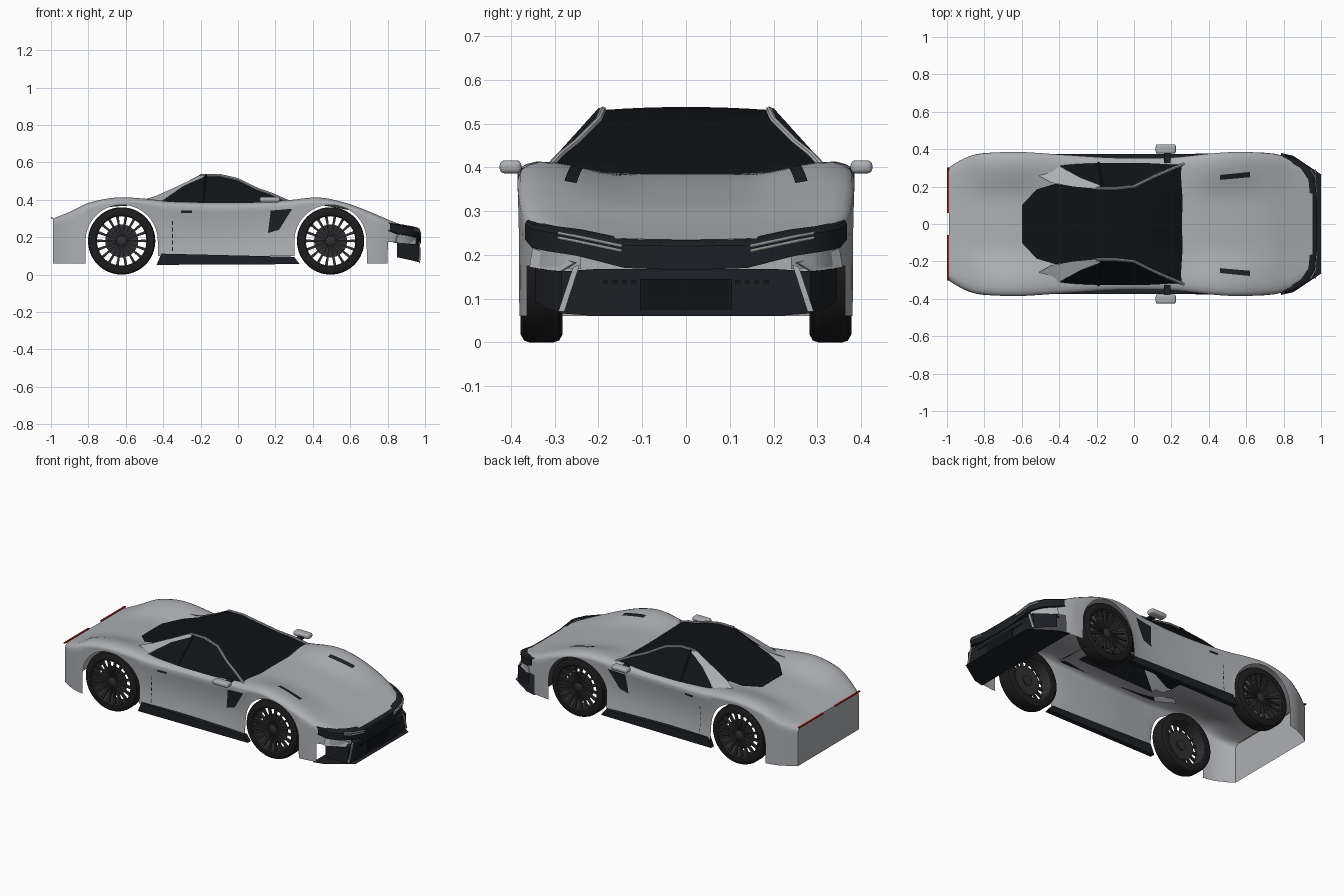
import bpy, bmesh, math
from mathutils import Vector, Matrix

if "Cube" in bpy.data.objects:
    bpy.data.objects.remove(bpy.data.objects["Cube"])


def material(name, r, g, b):
    m = bpy.data.materials.new(name)
    m.diffuse_color = (r, g, b, 1)
    m.use_nodes = True
    m.node_tree.nodes["Principled BSDF"].inputs["Base Color"].default_value = m.diffuse_color
    return m


PAINT = material("grey_paint", .42, .43, .45)
GLASS = material("dark_glass", .005, .006, .008)
TRIM = material("dark_trim", .012, .014, .018)
RUBBER = material("rubber", .012, .012, .013)
RIM = material("dark_rim", .03, .03, .033)
RED = material("tail_red", .3, .01, .01)
WHITE = material("lamp_white", .9, .95, .95)


def make(name, verts, faces, mat=PAINT, mirror=False, angle=35):
    me = bpy.data.meshes.new(name)
    me.from_pydata([tuple(v) for v in verts], [], faces)
    bm = bmesh.new()
    bm.from_mesh(me)
    bmesh.ops.remove_doubles(bm, verts=bm.verts, dist=1e-5)
    bmesh.ops.recalc_face_normals(bm, faces=bm.faces)
    bm.to_mesh(me)
    bm.free()
    ob = bpy.data.objects.new(name, me)
    bpy.context.collection.objects.link(ob)
    me.materials.append(mat)
    if mirror:
        mod = ob.modifiers.new("mirror", "MIRROR")
        mod.use_axis = (False, True, False)
    bpy.ops.object.select_all(action='DESELECT')
    ob.select_set(True)
    bpy.context.view_layer.objects.active = ob
    bpy.ops.object.shade_smooth_by_angle(angle=math.radians(angle))
    return ob


def strip(name, rows, mat=PAINT, mirror=True, skip=None, cap=False, angle=35):
    n = len(rows[0])
    verts = [Vector(p) for r in rows for p in r]
    faces = []
    for i in range(len(rows) - 1):
        for j in range(n - 1):
            f = (i*n + j, i*n + j + 1, (i + 1)*n + j + 1, (i + 1)*n + j)
            if not (skip and skip(sum((verts[k] for k in f), Vector()) / 4)):
                faces.append(f)
    if cap:
        faces.append(tuple(range(n)))
    return make(name, verts, faces, mat, mirror, angle)


def prism(name, pts, d, mat=PAINT, mirror=True):
    n, d = len(pts), Vector(d)
    verts = [Vector(p) for p in pts] + [Vector(p) + d for p in pts]
    faces = [tuple(range(n)), tuple(range(n, 2*n))]
    faces += [(i, (i + 1) % n, n + (i + 1) % n, n + i) for i in range(n)]
    return make(name, verts, faces, mat, mirror)


def box(name, lo, hi, mat=PAINT, mirror=False):
    pts = [(lo[0], lo[1], lo[2]), (hi[0], lo[1], lo[2]), (hi[0], hi[1], lo[2]), (lo[0], hi[1], lo[2])]
    return prism(name, pts, (0, 0, hi[2] - lo[2]), mat, mirror)


def tube(name, pts, r, mat=PAINT):
    rows = []
    for i, p in enumerate(pts):
        d = Vector(pts[min(i + 1, len(pts) - 1)]) - Vector(pts[max(i - 1, 0)])
        q = d.to_track_quat('Z', 'Y')
        rows.append([Vector(p) + q @ Vector((r*math.cos(a*math.tau/8), r*math.sin(a*math.tau/8), 0)) for a in range(9)])
    return strip(name, rows, mat)


def smooth_curve(keys):
    def f(x):
        x = min(max(x, keys[0][0]), keys[-1][0])
        i = max(k for k in range(len(keys) - 1) if keys[k][0] <= x)
        def slope(k):
            a, b = keys[max(k - 1, 0)], keys[min(k + 1, len(keys) - 1)]
            return (b[1] - a[1]) / (b[0] - a[0])
        (x0, y0), (x1, y1) = keys[i], keys[i + 1]
        h = x1 - x0
        t = (x - x0) / h
        return ((2*t**3 - 3*t*t + 1)*y0 + (t**3 - 2*t*t + t)*h*slope(i)
                + (3*t*t - 2*t**3)*y1 + (t**3 - t*t)*h*slope(i + 1))
    return f


# body surface: centre line, fender line, half width, door waist
C = smooth_curve([(-.99, .30), (-.85, .335), (-.7, .36), (-.5, .372), (0, .38), (.26, .385), (.45, .37), (.7, .32), (.85, .27), (.965, .232)])
F = smooth_curve([(-.99, .30), (-.9, .335), (-.8, .383), (-.65, .412), (-.5, .406), (-.35, .39), (0, .385), (.25, .396), (.43, .412), (.57, .385), (.7, .338), (.82, .287), (.965, .235)])
W = smooth_curve([(-.99, .302), (-.95, .328), (-.88, .362), (-.8, .378), (-.62, .385), (-.4, .372), (-.1, .354), (.2, .356), (.4, .376), (.55, .385), (.74, .376), (.81, .36), (.86, .34), (.92, .297), (.955, .24)])
TUCK = smooth_curve([(-.99, 0), (-.7, 0), (-.35, .014), (0, .016), (.25, .014), (.5, 0), (.965, 0)])


def top_z(x, y):
    t = min(max((abs(y) / W(x) - .3) / .55, 0), 1)
    return C(x) + (F(x) - C(x)) * t*t*(3 - 2*t)


def side_y(x, z):
    t = min(max((F(x) - .026 - z) / .30, 0), 1)
    return W(x) - TUCK(x) * math.sin(math.pi * t)


WHEELS, WZ, ARCH = (-.622, .495), .18, .193


def arch(cx):
    angs = [math.pi * (1 - i/28) for i in range(29)]
    return [(cx + ARCH*math.cos(a), WZ + ARCH*math.sin(a)) for a in angs]


def span(a, b, n, z0, z1):
    return [(a + (b - a)*i/n, z0 + (z1 - z0)*i/n) for i in range(n + 1)]


r0, f0 = WHEELS
stations = (span(-.99, r0 - ARCH - .001, 8, .06, .06) + arch(r0) + span(r0 + ARCH + .001, f0 - ARCH - .001, 26, .10, .10)
            + arch(f0) + span(f0 + ARCH + .001, .80, 5, .06, .06) + span(.801, .955, 10, .175, .168))
rows = []
for x, zb in stations:
    w, f = W(x), F(x)
    half = [(x, w*s, top_z(x, w*s)) for s in (0, .12, .24, .36, .48, .6, .7, .8, .89)]
    half += [(x, w*.95, f - .006), (x, w*.985, f - .014), (x, w, f - .026)]
    half += [(x, side_y(x, z), z) for z in (f - .026 + (zb - f + .026)*k/10 for k in range(1, 11))]
    rows.append([(p[0], -p[1], p[2]) for p in half[:0:-1]] + half)
strip("body_shell", rows, PAINT, False, lambda c: -.4 < c.x < .2 and abs(c.y) < .24, True)

# roof with windscreen and rear window
cab = [(.268, .322, .379, .391), (.18, .285, .427, .43), (.1, .25, .463, .458), (0, .2, .514, .508), (-.1, .19, .538, .531),
       (-.2, .19, .535, .53), (-.3, .2, .482, .476), (-.42, .215, .425, .42), (-.52, .185, .397, .394), (-.6, .1, .376, .375)]
strip("windscreen_roof_glass", [[(x, e*k/4, zc + (ze - zc)*(k/4)**2) for k in range(5)] for x, e, zc, ze in cab], GLASS)

# side windows, pillars and roof rails
edge = [(x, e, ze) for x, e, zc, ze in cab[:6]] + [(-.29, .243, .475), (-.42, .318, .388)]
belt = [(min(p[0], .25), .327 if p[0] > -.4 else .32, .382) for p in edge]
strip("side_window", [edge, belt], GLASS)
strip("rear_pillar", [[(-.19, .188, .537), (-.32, .2, .474), (-.44, .22, .42), (-.54, .275, .39)],
                      [(-.18, .208, .522), (-.29, .25, .475), (-.37, .292, .42), (-.42, .325, .38)]])
tube("roof_rail", [(x, e, ze) for x, e, zc, ze in cab[:6]], .008)
tube("door_pillar", [(-.17, .195, .532), (-.18, .26, .46), (-.19, .328, .385)], .006, TRIM)


# dark insets that follow the body surface
def patch(name, q, proj, mat=TRIM, n=8):
    def at(u, v):
        a = [q[0][k] + (q[1][k] - q[0][k])*u for k in (0, 1)]
        b = [q[3][k] + (q[2][k] - q[3][k])*u for k in (0, 1)]
        return proj(*(a[k] + (b[k] - a[k])*v for k in (0, 1)))
    strip(name, [[at(i/n, j/n) for j in range(n + 1)] for i in range(n + 1)], mat)


def on_side(x, z):
    return (x, side_y(x, z) + .003, z)


def on_top(x, y):
    return (x, y, top_z(x, y) + .004)


patch("hood_vent", [(.46, .236), (.62, .25), (.62, .278), (.46, .262)], on_top)
patch("side_intake", [(.16, .222), (.22, .24), (.29, .352), (.175, .342)], on_side)
patch("door_handle", [(-.305, .33), (-.245, .33), (-.245, .343), (-.305, .343)], on_side)
for k in range(5):
    z = .125 + k*.035
    patch("door_seam", [(-.352, z), (-.348, z), (-.348, z + .022), (-.352, z + .022)], on_side, TRIM, 2)

# side sills
prism("side_sill", [(-.435, .343, .052), (.33, .343, .056), (.30, .343, .095), (-.41, .343, .112)], (0, .03, 0), TRIM)

# mirrors
bpy.ops.mesh.primitive_cube_add(size=1, location=(0, 0, 0))
mirror = bpy.context.object
mirror.name = "wing_mirror"
mirror.data.transform(Matrix.Translation((.17, .401, .401)) @ Matrix.Diagonal((.108, .05, .03, 1)))
mirror.data.materials.append(PAINT)
bev = mirror.modifiers.new("bevel", "BEVEL")
bev.width, bev.segments = .012, 4
mirror.modifiers.new("mirror", "MIRROR").use_axis = (False, True, False)
bpy.ops.object.shade_smooth_by_angle(angle=math.radians(40))
box("mirror_stem", (.16, .325, .388), (.195, .385, .398), TRIM, True)

# black nose band with lamp lines
plan = [(.978, 0), (.977, .14), (.968, .25), (.925, .315), (.865, .352), (.812, .368)]
tops = (.228, .230, .252, .260, .268, .278)
lows = (.165, .170, .198, .208, .216, .235)
strip("nose_band", [[(x - .035, y*.95, z + .006) for (x, y), z in zip(plan, tops)],
                    [(x - .008, y*.99, z) for (x, y), z in zip(plan, tops)],
                    [(x, y, z - .008) for (x, y), z in zip(plan, tops)],
                    [(x, y, z) for (x, y), z in zip(plan, lows)],
                    [(x - .05, y*.94, z) for (x, y), z in zip(plan, lows)]], TRIM)
for dz in (0, -.011):
    tube("headlamp_line", [(.977, .147, .22 + dz), (.969, .25, .242 + dz), (.944, .292, .250 + dz)], .0032, WHITE)

# lower bumper, blades, plate, grille teeth and flat tray
low = [(.972, 0), (.972, .2), (.968, .285), (.91, .323), (.85, .345)]
tz, bz = (.168, .168, .162, .166, .172), (.06, .06, .066, .08, .093)
strip("front_bumper", [[(x - .04, y*.95, z) for (x, y), z in zip(low, tz)],
                       [(x, y, z) for (x, y), z in zip(low, tz)],
                       [(x, y, z) for (x, y), z in zip(low, bz)]], TRIM, True, angle=20)
tray = [(1.0, 0), (1.0, .265), (.85, .365), (.785, .38)]
strip("bumper_tray", [[(x, y, .06) for x, y in tray], [(.785, y, .06) for x, y in tray]], TRIM)
prism("bumper_blade", [(.966, .243, .178), (.966, .258, .172), (.964, .292, .07), (.966, .278, .07)], (.008, 0, 0))
prism("bumper_wedge", [(.95, .25, .182), (.85, .345, .215), (.84, .352, .172), (.945, .285, .160)], (.004, .006, 0))
box("front_plate", (.966, -.105, .075), (.976, .105, .145), GLASS)
teeth = box("grille_teeth", (.966, -.19, .132), (.975, -.178, .143), GLASS)
arr = teeth.modifiers.new("array", "ARRAY")
arr.count, arr.use_relative_offset, arr.use_constant_offset = 18, False, True
arr.constant_offset_displace = (0, .0216, 0)

# tail lamps
box("tail_lamp", (-1.0, .06, .299), (-.988, .302, .304), RED, True)


# wheels
def lathe(name, prof, cx, mat):
    n = 64
    strip(name, [[(cx + r*math.cos(math.tau*i/n), .33 + y, WZ + r*math.sin(math.tau*i/n)) for y, r in prof]
                 for i in range(n + 1)], mat)


for cx in WHEELS:
    lathe("tyre", [(-.046, .138), (-.048, .162), (-.04, .176), (-.028, .18), (.028, .18), (.04, .176), (.048, .162), (.046, .138), (-.046, .138)], cx, RUBBER)
    lathe("rim_barrel", [(-.046, .141), (-.044, .132), (.038, .132), (.046, .141)], cx, RIM)
    lathe("wheel_hub", [(.0, 0), (.0, .03), (.03, .026), (.036, .016), (.036, 0)], cx, RIM)
    lathe("brake_disc", [(.006, 0), (.006, .088), (.016, .088), (.016, 0)], cx, RIM)
    verts, faces = [], []
    for k in range(18):
        a = math.tau * k / 18
        u, v = Vector((math.cos(a), 0, math.sin(a))), Vector((-math.sin(a), 0, math.cos(a)))
        b = len(verts)
        for r, w, y in ((.016, .003, .03), (.136, .0075, .04)):
            for s, d in ((-1, 0), (1, 0), (1, -.014), (-1, -.014)):
                verts.append(Vector((cx, .33 + y + d, WZ)) + u*r + v*w*s)
        faces += [(b + i, b + (i + 1) % 4, b + 4 + (i + 1) % 4, b + 4 + i) for i in range(4)]
    make("wheel_spokes", verts, faces, RIM, True)
